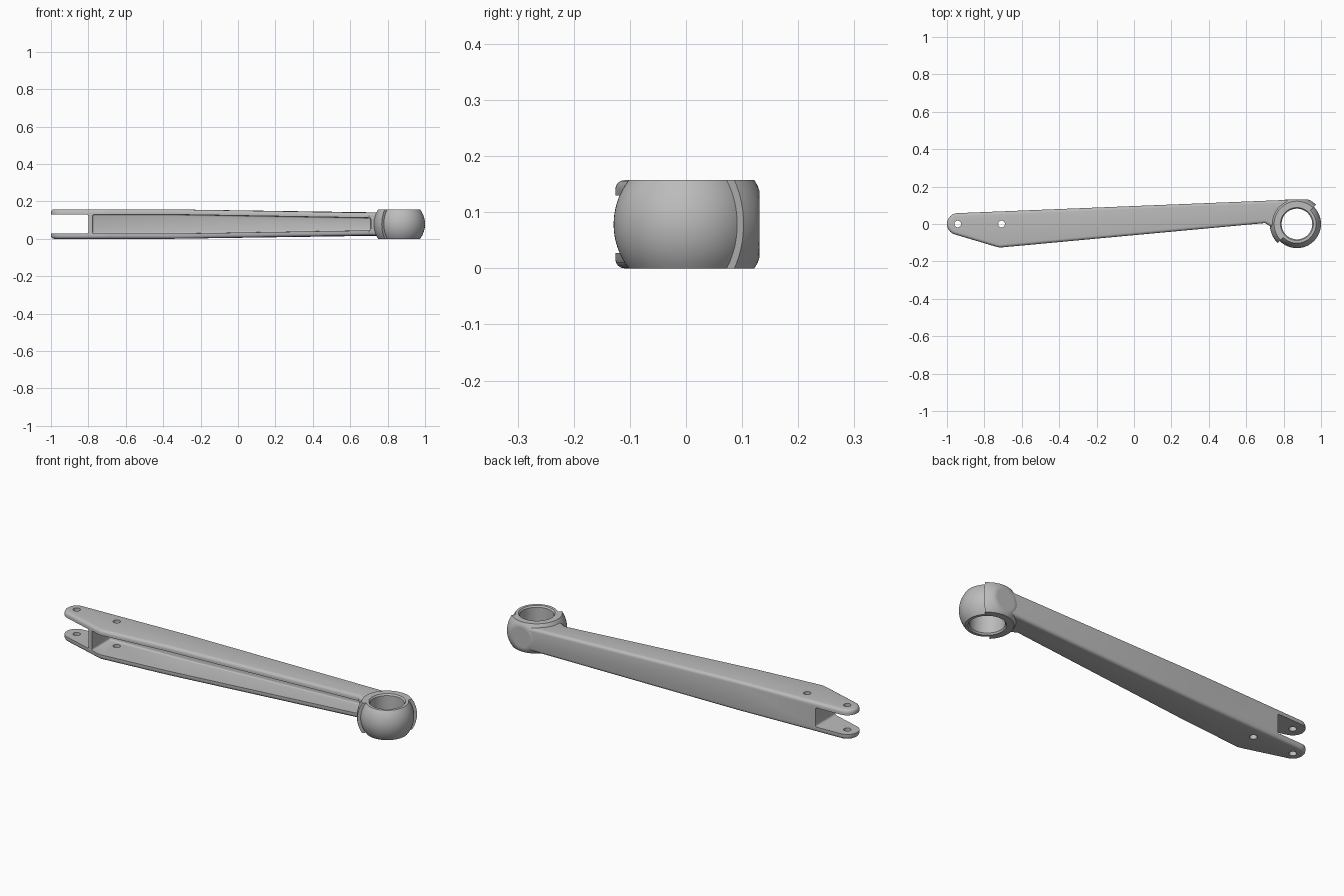
import bpy, bmesh
from math import sin, cos, radians, sqrt, pi
from mathutils import Vector, Matrix

if "Cube" in bpy.data.objects:
    bpy.data.objects.remove(bpy.data.objects["Cube"])

HEIGHT = 0.157
MID = HEIGHT / 2
BALL_X = 0.871
KINK_X = -0.35

grey = bpy.data.materials.new("plain grey")
grey.use_nodes = True
colour = (0.5, 0.5, 0.5, 1)
grey.diffuse_color = colour
grey.node_tree.nodes["Principled BSDF"].inputs["Base Color"].default_value = colour


def to_object(name, bm):
    bmesh.ops.recalc_face_normals(bm, faces=bm.faces)
    mesh = bpy.data.meshes.new(name)
    bm.to_mesh(mesh)
    bm.free()
    mesh.materials.append(grey)
    obj = bpy.data.objects.new(name, mesh)
    bpy.context.collection.objects.link(obj)
    return obj


def prism(name, outline, bottom, top):
    """Upright prism whose height narrows toward the ball end."""
    bm = bmesh.new()
    face = bm.faces.new([bm.verts.new((x, y, bottom)) for x, y in outline])
    new = bmesh.ops.extrude_face_region(bm, geom=[face])["geom"]
    for v in new:
        if isinstance(v, bmesh.types.BMVert):
            v.co.z = top
    bmesh.ops.bisect_plane(bm, geom=bm.verts[:] + bm.edges[:] + bm.faces[:],
                           plane_co=(KINK_X, 0, 0), plane_no=(1, 0, 0))
    for v in bm.verts:
        inset = 0.018 * min(max((v.co.x - KINK_X) / 1.07, 0), 1)
        v.co.z += inset if v.co.z < MID else -inset
    return to_object(name, bm)


def cylinder(name, x, radius):
    bm = bmesh.new()
    bmesh.ops.create_cone(bm, cap_ends=True, segments=40, radius1=radius, radius2=radius,
                          depth=0.5, matrix=Matrix.Translation((x, 0, MID)))
    return to_object(name, bm)


def lathe(name, profile, start, sweep, steps):
    """Turn a closed profile of (radius, z) about the ball axis."""
    bm = bmesh.new()
    a = radians(start)
    verts = [bm.verts.new((r * cos(a), r * sin(a), z)) for r, z in profile]
    face = bm.faces.new(verts)
    full = sweep == 360
    bmesh.ops.spin(bm, geom=[face] + face.edges[:] + verts, axis=(0, 0, 1),
                   cent=(0, 0, 0), angle=radians(sweep), steps=steps)
    if full:
        bmesh.ops.remove_doubles(bm, verts=bm.verts, dist=0.00005)
        caps = [f for f in bm.faces if len(f.verts) == len(profile)]
        bmesh.ops.delete(bm, geom=caps, context="FACES")
    bmesh.ops.translate(bm, verts=bm.verts, vec=(BALL_X, 0, 0))
    return to_object(name, bm)


def sphere_arc(radius, steps=16):
    """Side of a ball cut flat at the bottom and top."""
    heights = [HEIGHT * i / steps for i in range(steps + 1)]
    return [(sqrt(radius ** 2 - (z - MID) ** 2), z) for z in heights]


def bevel(obj, width, segments):
    mod = obj.modifiers.new("rounding", "BEVEL")
    mod.width = width
    mod.segments = segments
    mod.limit_method = "ANGLE"
    mod.angle_limit = radians(40)


def activate(obj):
    bpy.ops.object.select_all(action="DESELECT")
    obj.select_set(True)
    bpy.context.view_layer.objects.active = obj


def finish(obj):
    activate(obj)
    for mod in list(obj.modifiers):
        bpy.ops.object.modifier_apply(modifier=mod.name)
    bpy.ops.object.shade_smooth_by_angle(angle=radians(35))


def back_edge(x):
    return 0.058 + 0.0402 * (x + 0.944)


def front_edge(x):
    return -0.126 + 0.0925 * (x + 0.717)


# Arm: rounded fork tip, widest near the fork, slim toward the ball
tip = [(-0.942 + 0.058 * cos(radians(a)), 0.058 * sin(radians(a)))
       for a in range(92, 254, 7)]
outline = tip + [(-0.735, -0.122), (-0.717, -0.126), (-0.70, front_edge(-0.70)),
                 (0.70, front_edge(0.70)), (0.725, -0.01), (0.78, -0.03),
                 (0.87, 0.09), (0.88, back_edge(0.88))]
arm = prism("arm", outline, 0, HEIGHT)
bevel(arm, 0.016, 4)

# Cutters: fork slot, channel open to the front, pin holes, ball seat
slot = prism("slot_cutter", [(-1.2, -0.3), (-0.8, -0.3), (-0.8, 0.3), (-1.2, 0.3)],
             0.028, 0.129)
bevel(slot, 0.01, 3)
left, right, wall = -0.777, 0.71, 0.025
channel = prism("channel_cutter", [(left, -0.4), (right, -0.4),
                                   (right, back_edge(right) - wall),
                                   (left, back_edge(left) - wall)], 0.027, 0.130)
bevel(channel, 0.008, 3)
cutters = [slot, channel,
           cylinder("tip_hole_cutter", -0.942, 0.018),
           cylinder("inner_hole_cutter", -0.708, 0.018),
           cylinder("seat_cutter", BALL_X, 0.105)]
for cutter in cutters:
    cutter.hide_render = True
    cut = arm.modifiers.new(cutter.name, "BOOLEAN")
    cut.operation = "DIFFERENCE"
    cut.solver = "EXACT"
    cut.object = cutter
finish(arm)
for cutter in cutters:
    bpy.data.objects.remove(cutter)

# Ball with a chamfered through bore
bore = [(0.088, HEIGHT), (0.082, HEIGHT - 0.008), (0.082, 0.008), (0.088, 0)]
ball = lathe("ball", sphere_arc(0.129) + bore, 0, 360, 64)
finish(ball)

# Half shell holding the ball, flattened flush with the back of the arm
shell = lathe("ball_shell", sphere_arc(0.145) + sphere_arc(0.122)[::-1], 45, 180, 40)
for v in shell.data.vertices:
    v.co.y = min(v.co.y, 0.131)
finish(shell)
